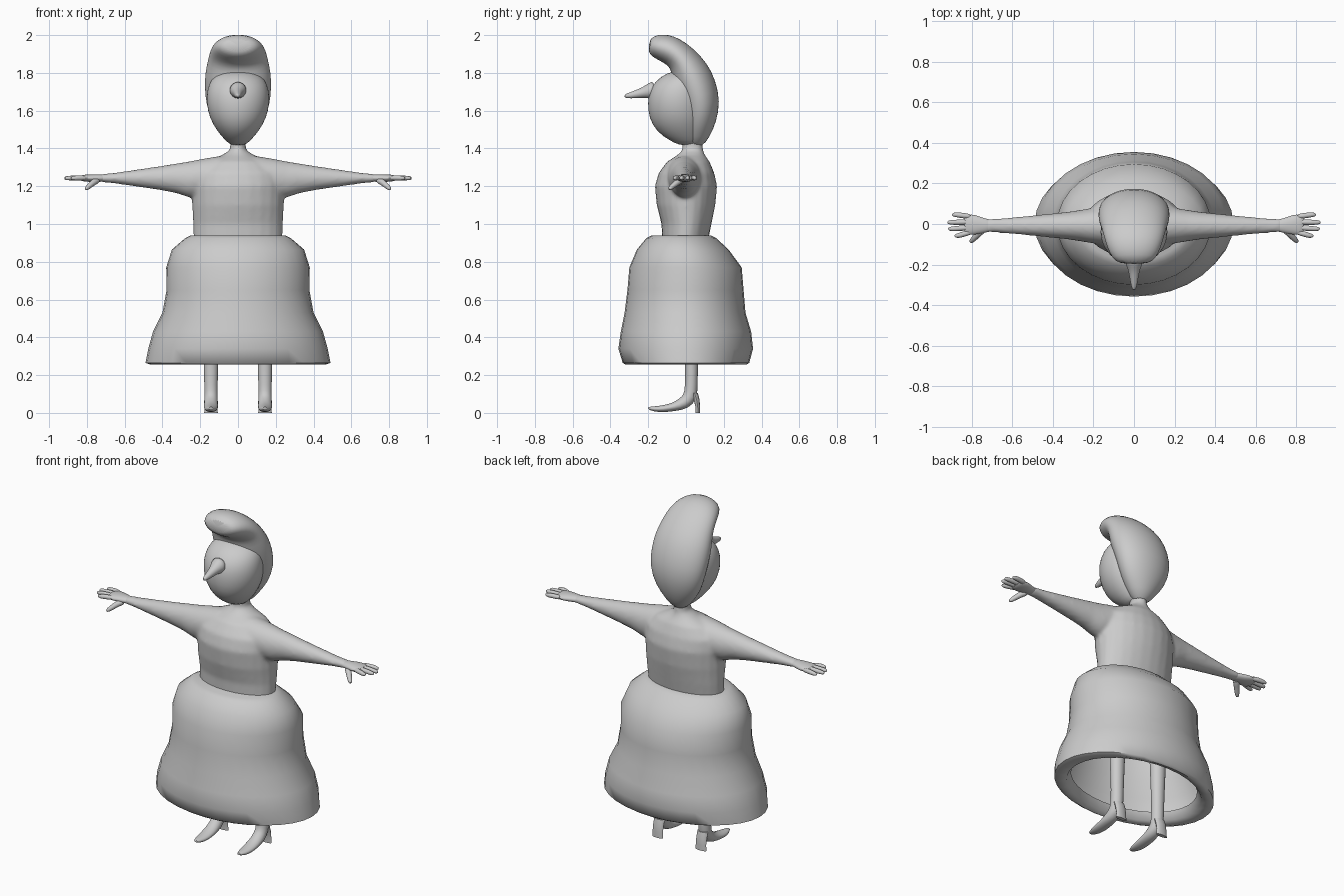
import bpy, bmesh, math
from mathutils import Vector as V


def loft(bm, rings, n=24, cap_start=True, cap_end=True):
    """Skin elliptical rings given as (centre, axis u, axis v)."""
    loops = []
    for c, u, v in rings:
        c, u, v = V(c), V(u), V(v)
        loops.append([bm.verts.new(c + u * math.cos(2 * math.pi * k / n) + v * math.sin(2 * math.pi * k / n))
                      for k in range(n)])
    for a, b in zip(loops, loops[1:]):
        for k in range(n):
            bm.faces.new((a[k], a[(k + 1) % n], b[(k + 1) % n], b[k]))
    if cap_start:
        bm.faces.new(loops[0][::-1])
    if cap_end:
        bm.faces.new(loops[-1])


def level(z, rx, y0, y1):
    """Horizontal ring from its height, half width, front and back."""
    return ((0, (y0 + y1) / 2, z), (rx, 0, 0), (0, (y1 - y0) / 2, 0))


def tube(bm, pts, n=10):
    """Round tapering limb through (x, y, z, radius) points."""
    rings = []
    for i, p in enumerate(pts):
        a, b = pts[max(i - 1, 0)], pts[min(i + 1, len(pts) - 1)]
        t = (V(b[:3]) - V(a[:3])).normalized()
        u = t.cross(V((0, 0, 1))).normalized()
        rings.append((p[:3], u * p[3], t.cross(u) * p[3]))
    loft(bm, rings, n)


def finish(name, bm, subdiv=0, mirror=False, angle=50):
    bmesh.ops.recalc_face_normals(bm, faces=bm.faces)
    me = bpy.data.meshes.new(name)
    bm.to_mesh(me)
    bm.free()
    ob = bpy.data.objects.new(name, me)
    bpy.context.collection.objects.link(ob)
    bpy.ops.object.select_all(action='DESELECT')
    bpy.context.view_layer.objects.active = ob
    ob.select_set(True)
    if angle:
        bpy.ops.object.shade_smooth_by_angle(angle=math.radians(angle))
    else:
        bpy.ops.object.shade_smooth()
    if subdiv:
        s = ob.modifiers.new("Subdivide", 'SUBSURF')
        s.levels = s.render_levels = subdiv
    if mirror:
        ob.modifiers.new("Mirror", 'MIRROR')
    return ob


# Skirt: bell shape with a thick hem turned inward
bm = bmesh.new()
loft(bm, [level(*r) for r in (
    (.94, .25, -.18, .13), (.925, .28, -.21, .16), (.865, .35, -.26, .225), (.77, .38, -.30, .295),
    (.65, .378, -.31, .305), (.53, .40, -.325, .315), (.43, .45, -.345, .345), (.34, .475, -.358, .355),
    (.265, .49, -.335, .335), (.255, .46, -.32, .32), (.265, .41, -.29, .29), (.31, .385, -.27, .27))],
    n=32, cap_end=False)
finish("skirt", bm)

# Torso, neck and both arms fused into one smooth body
bm = bmesh.new()
loft(bm, [level(*r) for r in (
    (.90, .235, -.125, .115), (1.0, .238, -.13, .135), (1.1, .243, -.155, .155), (1.2, .245, -.165, .165),
    (1.27, .235, -.145, .15), (1.33, .17, -.10, .125), (1.365, .085, -.045, .10), (1.39, .045, -.02, .09),
    (1.42, .04, -.02, .088), (1.48, .05, -.02, .088))])
half = [(.1, 1.25, .10, .11), (.2, 1.243, .088, .10), (.26, 1.236, .078, .095), (.33, 1.242, .067, .078),
        (.42, 1.243, .058, .062), (.55, 1.243, .045, .043), (.66, 1.243, .036, .027), (.735, 1.243, .033, .02)]
prof = [(-x, z, a, b) for x, z, a, b in reversed(half)] + half
loft(bm, [((x, -.008, z), (0, a, 0), (0, 0, b)) for x, z, a, b in prof])
body = finish("torso_and_arms", bm, angle=0)
r = body.modifiers.new("Fuse", 'REMESH')
r.mode, r.voxel_size, r.use_smooth_shade = 'VOXEL', .011, True
s = body.modifiers.new("Soften", 'SMOOTH')
s.iterations, s.factor = 6, .5

# Hands: flat palm, four fingers and a drooping thumb
bm = bmesh.new()
loft(bm, [((x, y, 1.243), (0, ry, 0), (0, 0, rz)) for x, y, ry, rz in (
    (.69, -.008, .028, .018), (.74, -.008, .036, .021), (.78, -.003, .05, .021),
    (.82, -.004, .052, .018), (.84, -.004, .045, .011))], 16)
for y0, x1, y1 in ((.036, .897, .046), (.01, .92, .008), (-.016, .916, -.024), (-.04, .885, -.058)):
    tube(bm, [(.80, y0, 1.243, .013), (.84, (y0 + y1) / 2, 1.245, .0145),
              (x1 - .02, y1, 1.243, .013), (x1 - .004, y1, 1.242, .009), (x1, y1, 1.242, .004)])
tube(bm, [(.735, -.02, 1.235, .018), (.765, -.045, 1.222, .018), (.785, -.068, 1.203, .015),
          (.802, -.085, 1.188, .012), (.808, -.09, 1.182, .005)])
finish("hand", bm, 1, True)

# Head: egg with the narrow end at the chin
bm = bmesh.new()
loft(bm, [level(*r) for r in (
    (1.415, .035, -.03, .06), (1.44, .065, -.085, .08), (1.49, .11, -.158, .10), (1.56, .152, -.197, .12),
    (1.64, .169, -.205, .12), (1.71, .165, -.195, .12), (1.765, .145, -.155, .11),
    (1.80, .10, -.10, .08), (1.81, .04, -.05, .03))])
finish("head", bm, 1)

# Nose: long pointed cone flaring into the face
bm = bmesh.new()
loft(bm, [((0, y, z), (r, 0, 0), (0, 0, r)) for y, z, r in (
    (-.165, 1.71, .052), (-.20, 1.706, .041), (-.225, 1.697, .029), (-.27, 1.686, .021),
    (-.315, 1.678, .013), (-.326, 1.677, .005))], 16)
finish("nose", bm, 1)

# Hair: rings swept up the back of the head and forward into a quiff
bm = bmesh.new()
rings = []
for yo, zo, yi, zi, w in (
        (.085, 1.405, .01, 1.42, .04), (.125, 1.46, .0, 1.46, .08), (.162, 1.54, -.01, 1.53, .138),
        (.182, 1.65, -.02, 1.62, .171), (.158, 1.76, -.05, 1.69, .178), (.115, 1.85, -.075, 1.755, .175),
        (.04, 1.93, -.075, 1.80, .16), (-.03, 1.98, -.09, 1.835, .15), (-.09, 2.004, -.13, 1.86, .135),
        (-.155, 2.003, -.18, 1.885, .11), (-.195, 1.98, -.20, 1.91, .07)):
    rings.append(((0, (yo + yi) / 2, (zo + zi) / 2), (w, 0, 0), (0, (yo - yi) / 2, (zo - zi) / 2)))
loft(bm, rings)
finish("hair", bm, 1)

# Legs running down into pointed shoes
bm = bmesh.new()
loft(bm, [((.143, y, z), (w, 0, 0), (0, a, b)) for y, z, w, a, b in (
    (.03, .80, .055, .055, 0), (.03, .50, .048, .045, 0), (.03, .25, .038, .034, 0),
    (.028, .14, .036, .034, .004), (.024, .085, .036, .036, -.012), (-.01, .05, .037, .024, -.028),
    (-.06, .032, .038, .008, -.022), (-.12, .021, .036, .002, -.019),
    (-.17, .02, .025, 0, -.014), (-.203, .026, .008, 0, -.006))], 16)
finish("leg_and_shoe", bm, 1, True)

# Shoe heels
bm = bmesh.new()
loft(bm, [((.143, y, z), (w, 0, 0), (0, d, 0)) for y, z, w, d in (
    (.045, .105, .034, .018), (.056, .07, .034, .016), (.062, .035, .034, .012), (.063, 0, .036, .012))], 12)
finish("shoe_heel", bm, 0, True)
